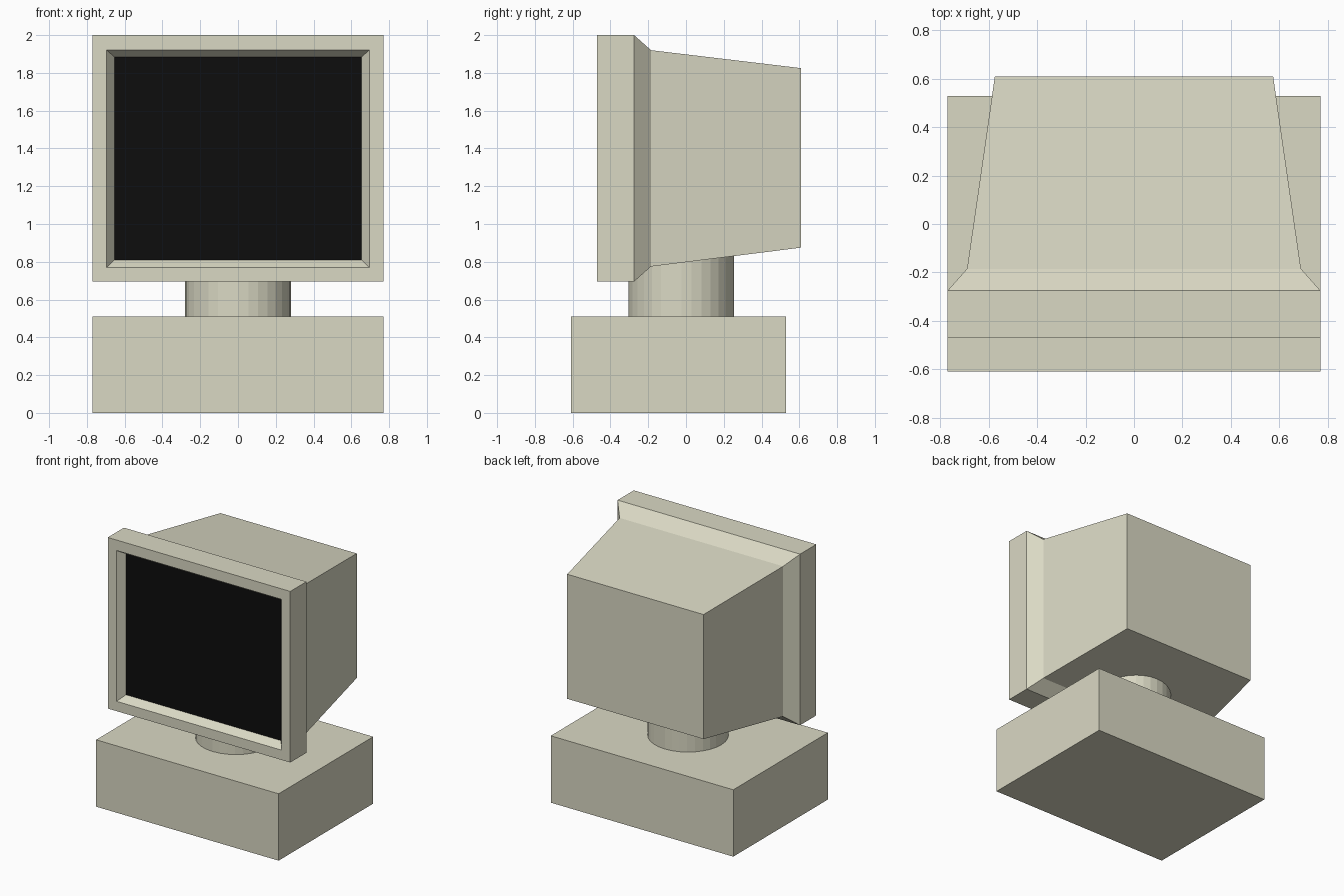
import bpy, bmesh

if "Cube" in bpy.data.objects:
    bpy.data.objects.remove(bpy.data.objects["Cube"])


def material(name, rgb):
    m = bpy.data.materials.new(name)
    m.diffuse_color = (*rgb, 1)
    m.use_nodes = True
    m.node_tree.nodes["Principled BSDF"].inputs["Base Color"].default_value = m.diffuse_color
    return m


beige = material("beige_plastic", (0.70, 0.69, 0.55))
black = material("screen_black", (0.004, 0.004, 0.004))


def loft(name, rings, mats, caps=(True, True)):
    """Bridge rectangular rings (y, half width, bottom z, top z) and cap the ends."""
    bm = bmesh.new()
    loops = [[bm.verts.new(p) for p in ((-w, y, lo), (w, y, lo), (w, y, hi), (-w, y, hi))]
             for y, w, lo, hi in rings]
    for a, b in zip(loops, loops[1:]):
        for i in range(4):
            j = (i + 1) % 4
            bm.faces.new((a[i], a[j], b[j], b[i]))
    first = bm.faces.new(loops[0])
    bm.faces.new(loops[-1])
    first.material_index = len(mats) - 1
    bmesh.ops.recalc_face_normals(bm, faces=bm.faces)
    mesh = bpy.data.meshes.new(name)
    bm.to_mesh(mesh)
    bm.free()
    for m in mats:
        mesh.materials.append(m)
    ob = bpy.data.objects.new(name, mesh)
    bpy.context.collection.objects.link(ob)
    return ob


# Desktop case under the monitor
loft("computer_case", [(-0.61, 0.77, 0, 0.51), (0.53, 0.77, 0, 0.51)], [beige])

# Round swivel neck, reaching up into the sloped housing
bpy.ops.mesh.primitive_cylinder_add(vertices=32, radius=0.28, depth=0.34,
                                    location=(0, -0.025, 0.68))
neck = bpy.context.object
neck.name = "swivel_neck"
neck.data.materials.append(beige)

# Monitor: recessed screen, sloped inner bezel, front frame, step, tapered back
loft("monitor", [
    (-0.415, 0.655, 0.81, 1.885),
    (-0.47, 0.695, 0.77, 1.92),
    (-0.47, 0.77, 0.695, 2.0),
    (-0.275, 0.77, 0.695, 2.0),
    (-0.185, 0.69, 0.775, 1.92),
    (0.61, 0.575, 0.875, 1.825),
], [beige, black])
